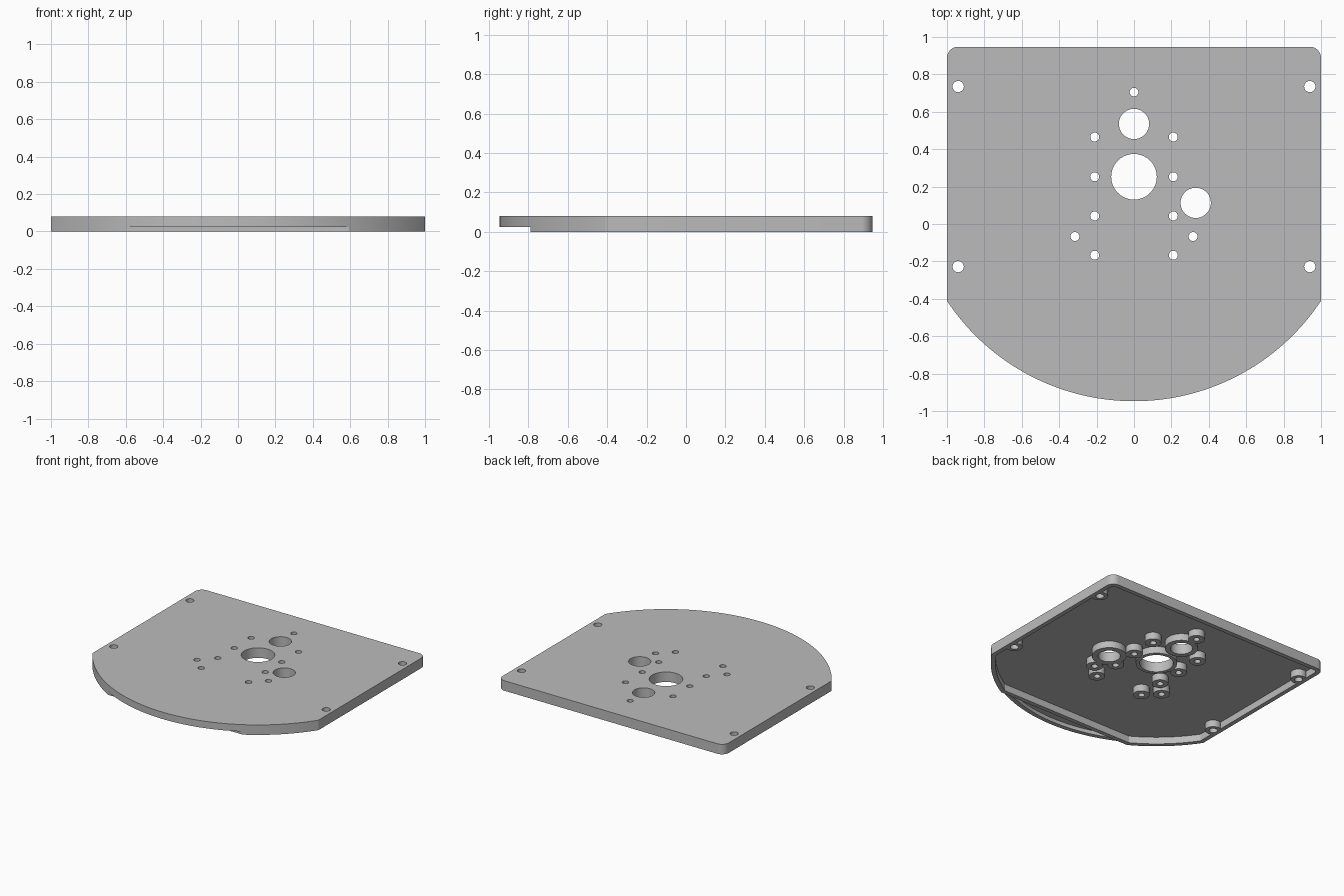
import bpy, bmesh, math

if "Cube" in bpy.data.objects:
    bpy.data.objects.remove(bpy.data.objects["Cube"], do_unlink=True)

HEIGHT, CEILING, STEP = 0.08, 0.055, 0.025   # overall, pocket roof, raised front lip
WALL, CORNER, RADIUS = 0.035, 0.06, 1.2
CENTRE_Y, BACK_Y, STEP_Y = 0.2525, 0.9475, -0.79

grey = bpy.data.materials.new("plain grey")
grey.use_nodes = True
grey.diffuse_color = (0.5, 0.5, 0.5, 1)
grey.node_tree.nodes["Principled BSDF"].inputs["Base Color"].default_value = (0.5, 0.5, 0.5, 1)


def arc(cx, cy, r, start, end, n):
    """Points on an arc, angles measured from -y towards +x."""
    angles = [start + (end - start) * i / n for i in range(n + 1)]
    return [(cx + r * math.sin(a), cy - r * math.cos(a)) for a in angles]


def mirrored(half):
    return half + [(-x, y) for x, y in reversed(half) if x > 1e-5]


def angle_at_y(y, r):
    return math.acos((CENTRE_Y - y) / r)


def outline(inset, front=None):
    """Rounded back corners, straight sides, curved or cut-off front."""
    side, r, c = 1 - inset, RADIUS - inset, CORNER - inset
    end = angle_at_y(front, r) if front else 0
    half = arc(side - c, BACK_Y - inset - c, c, math.pi, math.pi / 2, 8)
    half += arc(0, CENTRE_Y, r, math.asin(side / r), end, 40)
    return mirrored(half)


def prism(name, points, z0, z1):
    bm = bmesh.new()
    face = bm.faces.new([bm.verts.new((x, y, z0)) for x, y in points])
    up = bmesh.ops.extrude_face_region(bm, geom=[face])["geom"]
    bmesh.ops.translate(bm, vec=(0, 0, z1 - z0),
                        verts=[v for v in up if isinstance(v, bmesh.types.BMVert)])
    bmesh.ops.recalc_face_normals(bm, faces=bm.faces)
    mesh = bpy.data.meshes.new(name)
    bm.to_mesh(mesh)
    bm.free()
    mesh.materials.append(grey)
    obj = bpy.data.objects.new(name, mesh)
    bpy.context.collection.objects.link(obj)
    return obj


def disc(name, x, y, r, z0, z1):
    return prism(name, arc(x, y, r, 0, 2 * math.pi, 40)[:-1], z0, z1)


def combine(target, tool, operation):
    tool.hide_render = True
    mod = target.modifiers.new("combine", "BOOLEAN")
    mod.operation, mod.solver, mod.object = operation, "EXACT", tool
    bpy.context.view_layer.objects.active = target
    bpy.ops.object.modifier_apply(modifier=mod.name)
    bpy.data.objects.remove(tool, do_unlink=True)


# Plate body
plate = prism("mounting_plate", outline(0), 0, HEIGHT)

# Raised front lip, main pocket and front pocket underneath
lip = [(-2, -2), (2, -2), (2, STEP_Y), (-2, STEP_Y)]
combine(plate, prism("lip_cutter", lip, -0.1, STEP), "DIFFERENCE")
combine(plate, prism("pocket_cutter", outline(WALL, STEP_Y + WALL), -0.1, CEILING), "DIFFERENCE")
inner = RADIUS - WALL
front = mirrored(arc(0, CENTRE_Y, inner, angle_at_y(STEP_Y, inner), 0, 30))
combine(plate, prism("front_pocket_cutter", front, -0.1, CEILING), "DIFFERENCE")

# Holes: x, y, hole radius, boss radius
holes = [(0, CENTRE_Y, 0.122, 0.15), (0, 0.535, 0.081, 0.12),
         (0.33, 0.113, 0.081, 0.125), (0, 0.705, 0.023, 0.06)]
for s in (-1, 1):
    holes += [(s * 0.94, y, 0.03, 0.058) for y in (0.735, -0.228)]
    holes += [(s * 0.21, y, 0.024, 0.06) for y in (0.465, CENTRE_Y, 0.043, -0.167)]
    holes.append((s * 0.316, -0.067, 0.024, 0.06))

# Bosses hanging from the pocket roof, then the holes through them
for x, y, hole, boss in holes:
    combine(plate, disc("boss", x, y, boss, 0, CEILING + 0.01), "UNION")
for x, y, hole, boss in holes:
    combine(plate, disc("drill", x, y, hole, -0.1, 0.2), "DIFFERENCE")

# Smooth curved walls, sharp rims
plate.select_set(True)
bpy.context.view_layer.objects.active = plate
bpy.ops.object.shade_smooth_by_angle(angle=math.radians(30))
